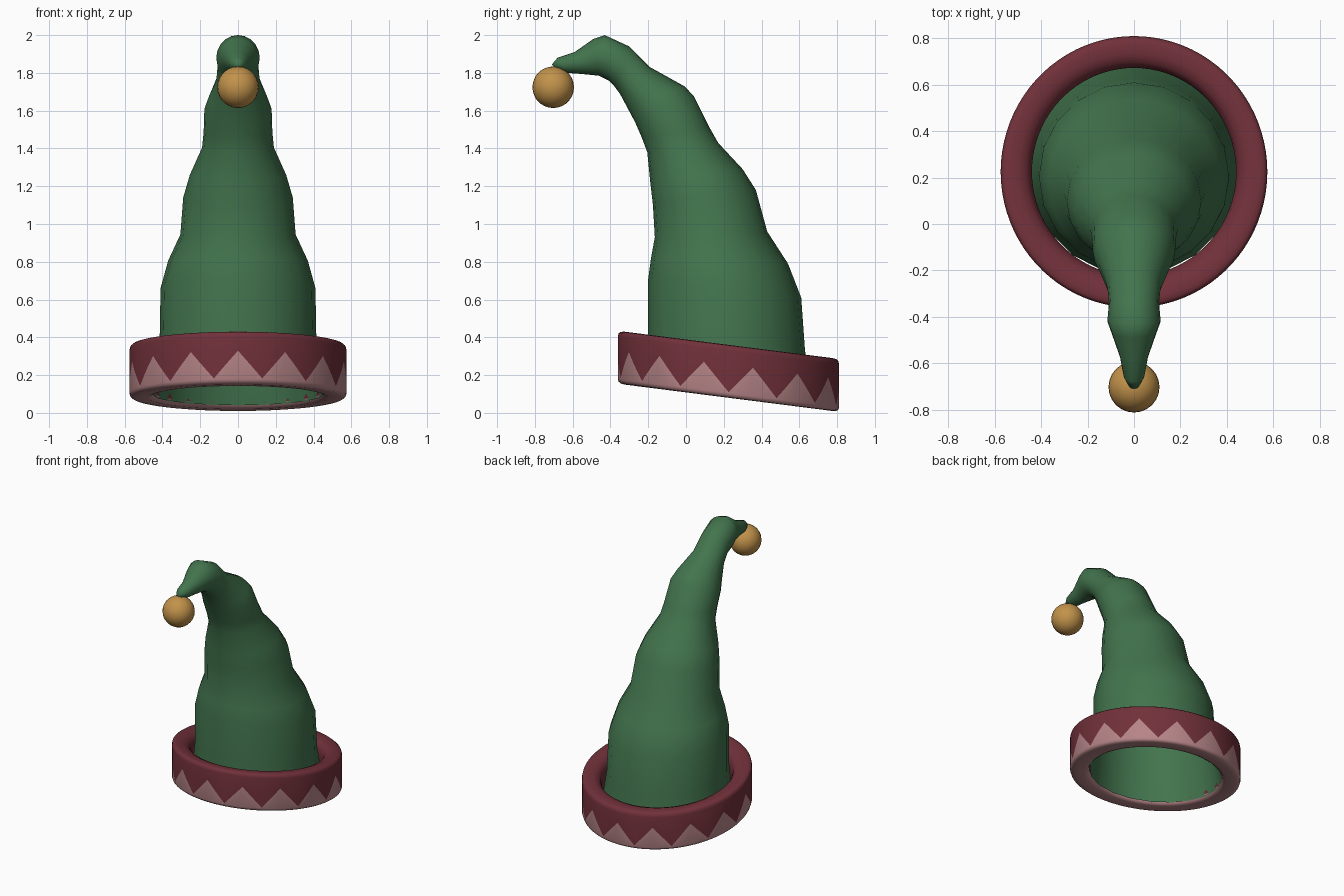
import bpy, bmesh, math

if "Cube" in bpy.data.objects:
    bpy.data.objects.remove(bpy.data.objects["Cube"])


def material(name, rgb):
    m = bpy.data.materials.new(name)
    m.diffuse_color = (*rgb, 1.0)
    m.use_nodes = True
    m.node_tree.nodes["Principled BSDF"].inputs["Base Color"].default_value = m.diffuse_color
    return m


green = material("green felt", (0.055, 0.175, 0.075))
maroon = material("maroon band", (0.165, 0.03, 0.042))
pink = material("pink zigzag", (0.47, 0.235, 0.245))
gold = material("gold bell", (0.54, 0.29, 0.07))


def finish(bm, name, mats):
    bmesh.ops.recalc_face_normals(bm, faces=bm.faces)
    me = bpy.data.meshes.new(name)
    bm.to_mesh(me)
    bm.free()
    for m in mats:
        me.materials.append(m)
    ob = bpy.data.objects.new(name, me)
    bpy.context.collection.objects.link(ob)
    me.shade_smooth()
    return ob


# Hat body: rings given by front point (y, z), back point (y, z), half width
rings = [
    (-0.22, 0.15, 0.68, 0.04, 0.45),
    (-0.20, 0.43, 0.63, 0.33, 0.415),
    (-0.20, 0.71, 0.61, 0.61, 0.41),
    (-0.185, 0.82, 0.54, 0.79, 0.37),
    (-0.165, 0.93, 0.43, 0.96, 0.305),
    (-0.175, 1.10, 0.37, 1.18, 0.29),
    (-0.19, 1.23, 0.30, 1.29, 0.255),
    (-0.205, 1.38, 0.17, 1.43, 0.19),
    (-0.235, 1.46, 0.125, 1.51, 0.182),
    (-0.27, 1.54, 0.04, 1.68, 0.178),
    (-0.31, 1.615, -0.01, 1.73, 0.155),
    (-0.35, 1.69, -0.19, 1.83, 0.115),
    (-0.38, 1.73, -0.30, 1.94, 0.108),
    (-0.41, 1.76, -0.43, 2.00, 0.115),
    (-0.46, 1.785, -0.49, 1.98, 0.095),
    (-0.56, 1.795, -0.59, 1.91, 0.06),
    (-0.63, 1.80, -0.68, 1.88, 0.045),
    (-0.69, 1.82, -0.71, 1.845, 0.02),
]
SIDES = 20
bm = bmesh.new()
rows = []
for fy, fz, by, bz, w in rings:
    row = []
    for i in range(SIDES):
        t = 2 * math.pi * i / SIDES
        k = (1 - math.cos(t)) / 2
        row.append(bm.verts.new((w * math.sin(t), fy + (by - fy) * k, fz + (bz - fz) * k)))
    rows.append(row)
for a, b in zip(rows, rows[1:]):
    for i in range(SIDES):
        j = (i + 1) % SIDES
        bm.faces.new((a[i], a[j], b[j], b[i]))
bm.faces.new(rows[-1])
finish(bm, "hat_body", [green])

# Brim: closed ring section swept round, with a zigzag row on the outer wall
TEETH = 14
STEPS = 6
COLS = TEETH * STEPS
CY, Z0, SLOPE = 0.225, 0.08, 0.127
section = [  # radius, height above the brim's underside; None = zigzag row
    (0.445, 0.03), (0.455, 0.01), (0.475, 0.001), (0.54, 0.0), (0.56, 0.003),
    (0.571, 0.011), (0.575, 0.024), (0.575, None), (0.575, 0.25), (0.571, 0.268),
    (0.56, 0.277), (0.54, 0.28), (0.50, 0.278), (0.465, 0.262), (0.447, 0.235),
    (0.44, 0.20),
]
ZIG = 7
bm = bmesh.new()
cols = []
for c in range(COLS):
    t = 2 * math.pi * c / COLS
    phase = (c % STEPS) / STEPS
    zig = 0.03 + 0.145 * abs(1 - 2 * phase)
    col = []
    for r, h in section:
        y = -r * 1.018 * math.cos(t)
        z = Z0 + (zig if h is None else h) - SLOPE * y
        col.append(bm.verts.new((r * math.sin(t), CY + y, z)))
    cols.append(col)
n = len(section)
for c in range(COLS):
    a, b = cols[c], cols[(c + 1) % COLS]
    for k in range(n):
        m = (k + 1) % n
        f = bm.faces.new((a[k], b[k], b[m], a[m]))
        f.material_index = 1 if k < ZIG else 0
finish(bm, "brim", [maroon, pink])

# Ball hanging at the tip
bm = bmesh.new()
bmesh.ops.create_uvsphere(bm, u_segments=24, v_segments=14, radius=0.11)
bmesh.ops.translate(bm, verts=bm.verts, vec=(0, -0.703, 1.724))
finish(bm, "tip_ball", [gold])
